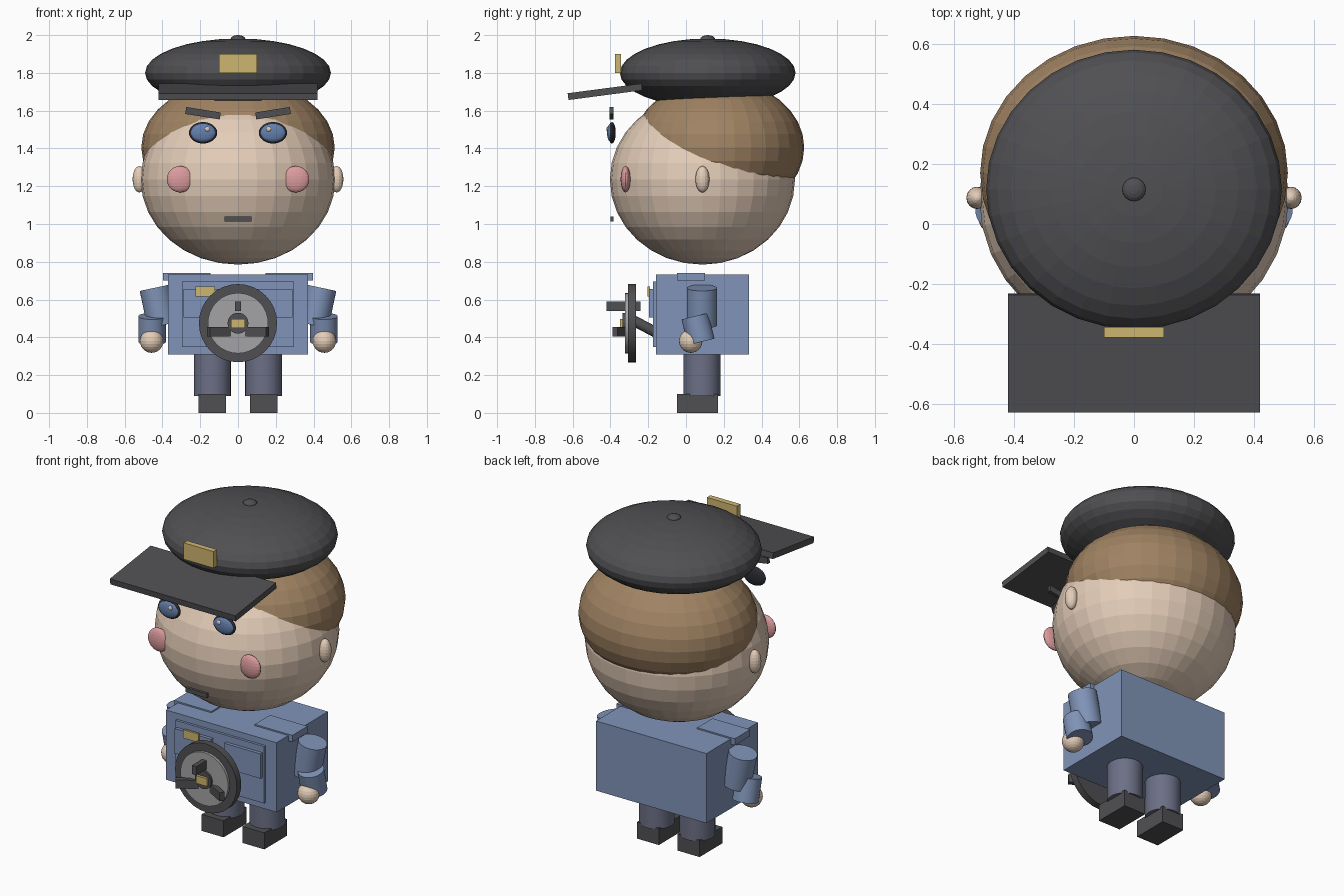
import bpy, math
from mathutils import Vector

if "Cube" in bpy.data.objects:
    bpy.data.objects.remove(bpy.data.objects["Cube"])


def material(name, r, g, b):
    m = bpy.data.materials.new(name)
    lin = [((c / 255 + 0.055) / 1.055) ** 2.4 for c in (r, g, b)]
    m.diffuse_color = (*lin, 1)
    m.use_nodes = True
    m.node_tree.nodes["Principled BSDF"].inputs["Base Color"].default_value = m.diffuse_color
    return m


SKIN = material("skin", 228, 205, 184)
HAIR = material("brown hair", 160, 131, 99)
CHAR = material("charcoal", 80, 80, 83)
BLUE = material("uniform blue", 128, 148, 184)
SLATE = material("slate trousers", 108, 112, 134)
GOLD = material("gold", 206, 182, 112)
GREY = material("light grey", 164, 164, 166)
PINK = material("pink", 220, 156, 158)
BLACK = material("near black", 42, 44, 50)
IRIS = material("eye blue", 100, 128, 174)


def finish(name, mat):
    o = bpy.context.object
    o.name = name
    o.data.materials.append(mat)
    return o


def box(name, mat, x, y, z, rot=(0, 0, 0)):
    """Box from (min, max) ranges, turned about its centre."""
    ranges = (x, y, z)
    bpy.ops.mesh.primitive_cube_add(size=1, location=[(a + b) / 2 for a, b in ranges], rotation=rot)
    o = finish(name, mat)
    o.scale = [b - a for a, b in ranges]
    return o


def ball(name, mat, loc, radii, seg=32, rings=16):
    bpy.ops.mesh.primitive_uv_sphere_add(segments=seg, ring_count=rings, radius=1, location=loc)
    o = finish(name, mat)
    o.scale = radii
    return o


def rod(name, mat, a, b, r, seg=32):
    """Cylinder between two points."""
    a, b = Vector(a), Vector(b)
    d = b - a
    bpy.ops.mesh.primitive_cylinder_add(vertices=seg, radius=r, depth=d.length, location=(a + b) / 2,
                                        rotation=d.to_track_quat('Z', 'Y').to_euler())
    o = finish(name, mat)
    bpy.ops.object.shade_smooth_by_angle(angle=math.radians(30))
    return o


def span(s, a, b):
    """Mirrored x range."""
    return tuple(sorted((s * a, s * b)))


# Head and hair
ball("head", SKIN, (0, 0.087, 1.235), (0.515, 0.49, 0.45))
ball("hair", HAIR, (0, 0.17, 1.405), (0.512, 0.456, 0.36))

# Cap
ball("cap_crown", CHAR, (0, 0.115, 1.80), (0.492, 0.465, 0.182))
ball("cap_button", CHAR, (0, 0.115, 1.978), (0.04, 0.04, 0.022), 16, 8)
box("cap_visor", CHAR, (-0.42, 0.42), (-0.626, -0.232), (1.682, 1.718), (math.radians(7.5), 0, 0))
box("cap_badge", GOLD, (-0.10, 0.10), (-0.377, -0.343), (1.80, 1.90))

# Mouth
box("mouth", CHAR, (-0.072, 0.072), (-0.40, -0.383), (1.013, 1.04))

# Torso
box("torso", BLUE, (-0.37, 0.37), (-0.16, 0.333), (0.31, 0.732))
box("chest_panel", BLUE, (-0.297, 0.297), (-0.175, -0.15), (0.35, 0.695))
box("chest_badge", GOLD, (-0.225, -0.122), (-0.203, -0.19), (0.617, 0.668))

for s, side in ((-1, "left"), (1, "right")):
    # Face details
    ball(f"ear_{side}", SKIN, (s * 0.522, 0.087, 1.237), (0.036, 0.037, 0.07), 16, 12)
    ball(f"cheek_{side}", PINK, (s * 0.307, -0.32, 1.237), (0.07, 0.026, 0.07), 24, 12)
    ball(f"eye_rim_{side}", BLACK, (s * 0.185, -0.392, 1.483), (0.075, 0.02, 0.057), 24, 12)
    ball(f"eye_{side}", IRIS, (s * 0.185, -0.40, 1.483), (0.066, 0.018, 0.048), 24, 12)
    ball(f"eye_glint_{side}", SKIN, (s * 0.163, -0.414, 1.502), (0.013, 0.008, 0.013), 12, 8)
    box(f"brow_{side}", CHAR, span(s, 0.093, 0.278), (-0.405, -0.385), (1.568, 1.605),
        (0, -s * math.radians(9), 0))
    # Shoulder straps and pockets
    box(f"shoulder_strap_{side}", BLUE, span(s, 0.145, 0.397), (-0.047, 0.10), (0.70, 0.74))
    box(f"pocket_{side}", BLUE, span(s, 0.045, 0.288), (-0.195, -0.165), (0.505, 0.655))
    # Arms and hands
    rod(f"upper_arm_{side}", BLUE, (s * 0.442, 0.085, 0.662), (s * 0.40, 0.085, 0.464), 0.08)
    rod(f"forearm_{side}", BLUE, (s * 0.455, 0.047, 0.512), (s * 0.455, 0.08, 0.376), 0.073)
    ball(f"hand_{side}", SKIN, (s * 0.457, 0.025, 0.38), (0.062, 0.062, 0.062), 24, 12)
    # Legs and shoes
    rod(f"leg_{side}", SLATE, (s * 0.136, 0.085, 0.09), (s * 0.136, 0.085, 0.32), 0.098)
    box(f"shoe_{side}", CHAR, span(s, 0.063, 0.21), (-0.048, 0.17), (0, 0.10))

# Steering wheel
WZ = 0.475
rod("wheel_rim", CHAR, (0, -0.307, WZ), (0, -0.265, WZ), 0.207)
rod("wheel_disc", GREY, (0, -0.323, WZ), (0, -0.30, WZ), 0.16)
rod("wheel_hub", CHAR, (0, -0.335, WZ), (0, -0.30, WZ), 0.055)
box("wheel_emblem", GOLD, (-0.037, 0.037), (-0.35, -0.33), (0.45, 0.497))
rod("steering_column", CHAR, (0, -0.28, 0.49), (0, -0.12, 0.405), 0.028, 16)

# Wheel spokes, one every 120 degrees
for i, turn in enumerate((0, 60, -60)):
    a = math.radians(120 * i)
    x, z = 0.09 * math.sin(a), WZ + 0.09 * math.cos(a)
    box(f"wheel_spoke_{i}", CHAR, (x - 0.015, x + 0.015), (-0.42, -0.24), (z - 0.026, z + 0.026),
        (0, 0, math.radians(turn)))
